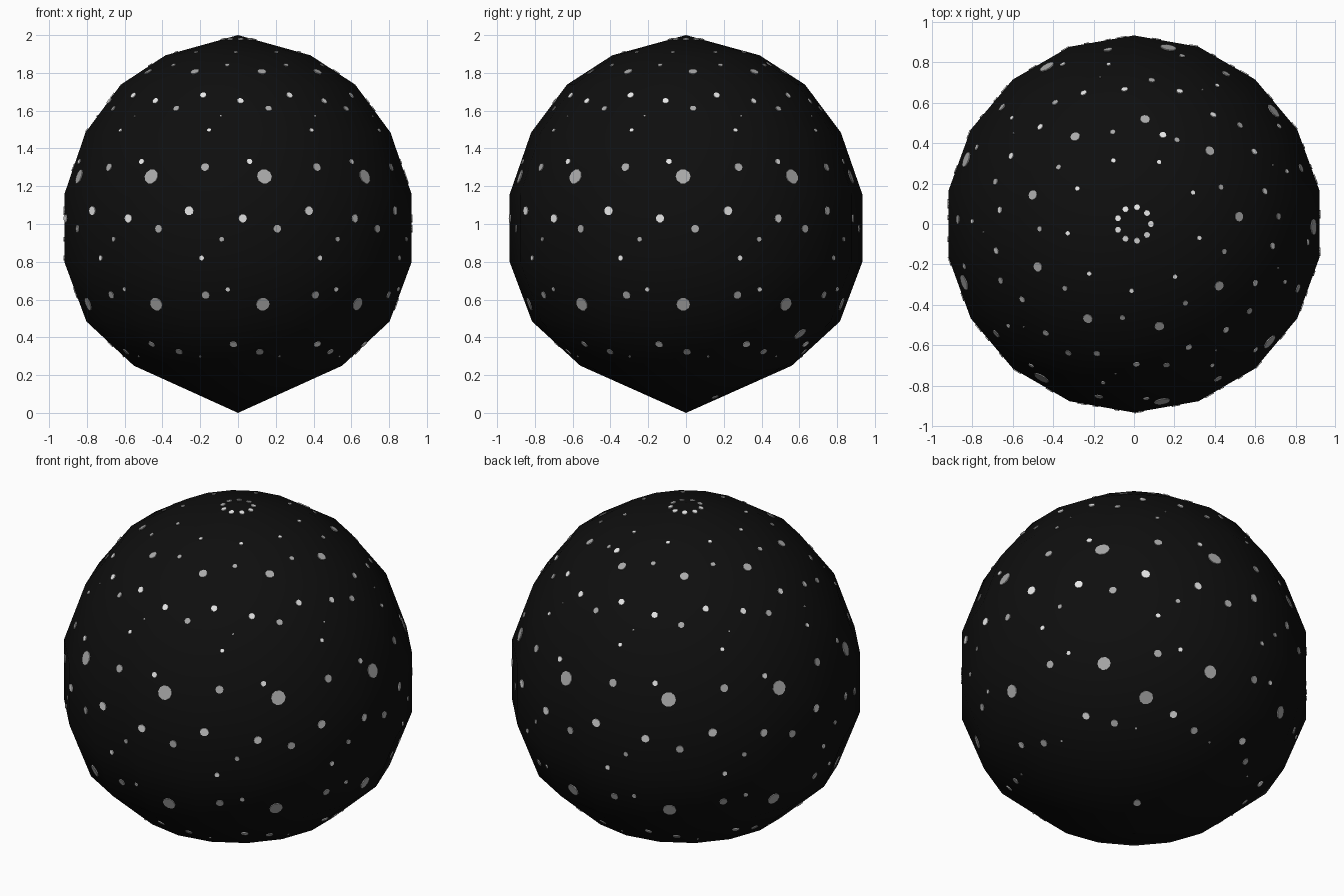
import bpy, bmesh, math
from mathutils import Vector
from mathutils.bvhtree import BVHTree

if "Cube" in bpy.data.objects:
    bpy.data.objects.remove(bpy.data.objects["Cube"])


def material(name, v):
    m = bpy.data.materials.new(name)
    m.diffuse_color = (v, v, v, 1)
    m.use_nodes = True
    m.node_tree.nodes["Principled BSDF"].inputs["Base Color"].default_value = m.diffuse_color
    return m


BLACK = material("black", 0.0045)
WHITE = material("white", 0.8)
GREY = material("light grey", 0.4)


def finish(bm, name, mat, smooth):
    me = bpy.data.meshes.new(name)
    bm.to_mesh(me)
    me.materials.append(mat)
    for p in me.polygons:
        p.use_smooth = smooth
    ob = bpy.data.objects.new(name, me)
    bpy.context.collection.objects.link(ob)
    return ob


# Night globe: 18-sided lathe with slightly pointed poles (radius, height)
RINGS = [(0.56, 0.25), (0.815, 0.484), (0.934, 0.80), (0.934, 1.156),
         (0.82, 1.484), (0.63, 1.738), (0.39, 1.893)]
N = 18
globe = bmesh.new()
rows = [[globe.verts.new((r * math.cos(math.tau * i / N + math.pi / 2),
                          r * math.sin(math.tau * i / N + math.pi / 2), z))
         for i in range(N)] for r, z in RINGS]
south, north = globe.verts.new((0, 0, 0)), globe.verts.new((0, 0, 2))
for i in range(N):
    j = (i + 1) % N
    globe.faces.new((south, rows[0][j], rows[0][i]))
    globe.faces.new((north, rows[-1][i], rows[-1][j]))
    for a, b in zip(rows, rows[1:]):
        globe.faces.new((a[i], a[j], b[j], b[i]))
globe.normal_update()
tree = BVHTree.FromBMesh(globe)
finish(globe, "globe", BLACK, True)


# Star plates: thin discs laid on the globe surface
def add_star(bm, azimuth, z, radius):
    a = math.radians(azimuth)
    hit, normal, _, _ = tree.ray_cast(Vector((0, 0, z)), Vector((math.cos(a), math.sin(a), 0)))
    if hit is None:
        return
    if normal.dot(hit - Vector((0, 0, 0.98))) < 0:
        normal = -normal
    u = normal.cross(Vector((0, 0, 1))).normalized()
    v = normal.cross(u)
    rim = [(u * math.cos(math.tau * k / 10) + v * math.sin(math.tau * k / 10)) * radius
           for k in range(10)]
    top = [bm.verts.new(hit + normal * 0.005 + d) for d in rim]
    low = [bm.verts.new(hit - normal * 0.003 + d) for d in rim]
    bm.faces.new(top)
    for k in range(10):
        m = (k + 1) % 10
        bm.faces.new((top[k], low[k], low[m], top[m]))


# Each entry (angle from front, height, radius) repeats nine times around the globe
WHITE_STARS = [(10, 1.977, 0.015), (-2, 1.909, 0.011), (-16, 1.68, 0.017), (1, 1.65, 0.017),
               (-11, 1.495, 0.011), (4, 1.33, 0.015), (-16.2, 1.07, 0.024),
               (1.5, 1.03, 0.022), (-12, 0.82, 0.013), (-3.5, 0.655, 0.012),
               (-2, 0.365, 0.02)]
GREY_STARS = [(-7, 1.84, 0.013), (14, 1.805, 0.024), (13, 1.61, 0.017), (-7, 1.57, 0.005),
              (-11.5, 1.30, 0.022), (9, 1.25, 0.04), (13, 0.975, 0.021),
              (-5.3, 0.92, 0.013), (-11.5, 0.625, 0.021), (9, 0.577, 0.036),
              (10.5, 0.325, 0.02), (21, 0.30, 0.006)]
# Single stars that break the pattern (azimuth, height, radius)
WHITE_SINGLES = [(72, 1.845, 0.017)]
GREY_SINGLES = [(55, 0.42, 0.038), (55, 0.085, 0.02)]

for name, mat, stars, singles in (("white_stars", WHITE, WHITE_STARS, WHITE_SINGLES),
                                  ("grey_stars", GREY, GREY_STARS, GREY_SINGLES)):
    bm = bmesh.new()
    for phi, z, r in stars:
        for k in range(9):
            add_star(bm, phi - 90 + 40 * k, z, r)
    for az, z, r in singles:
        add_star(bm, az, z, r)
    bmesh.ops.recalc_face_normals(bm, faces=bm.faces)
    finish(bm, name, mat, False)
